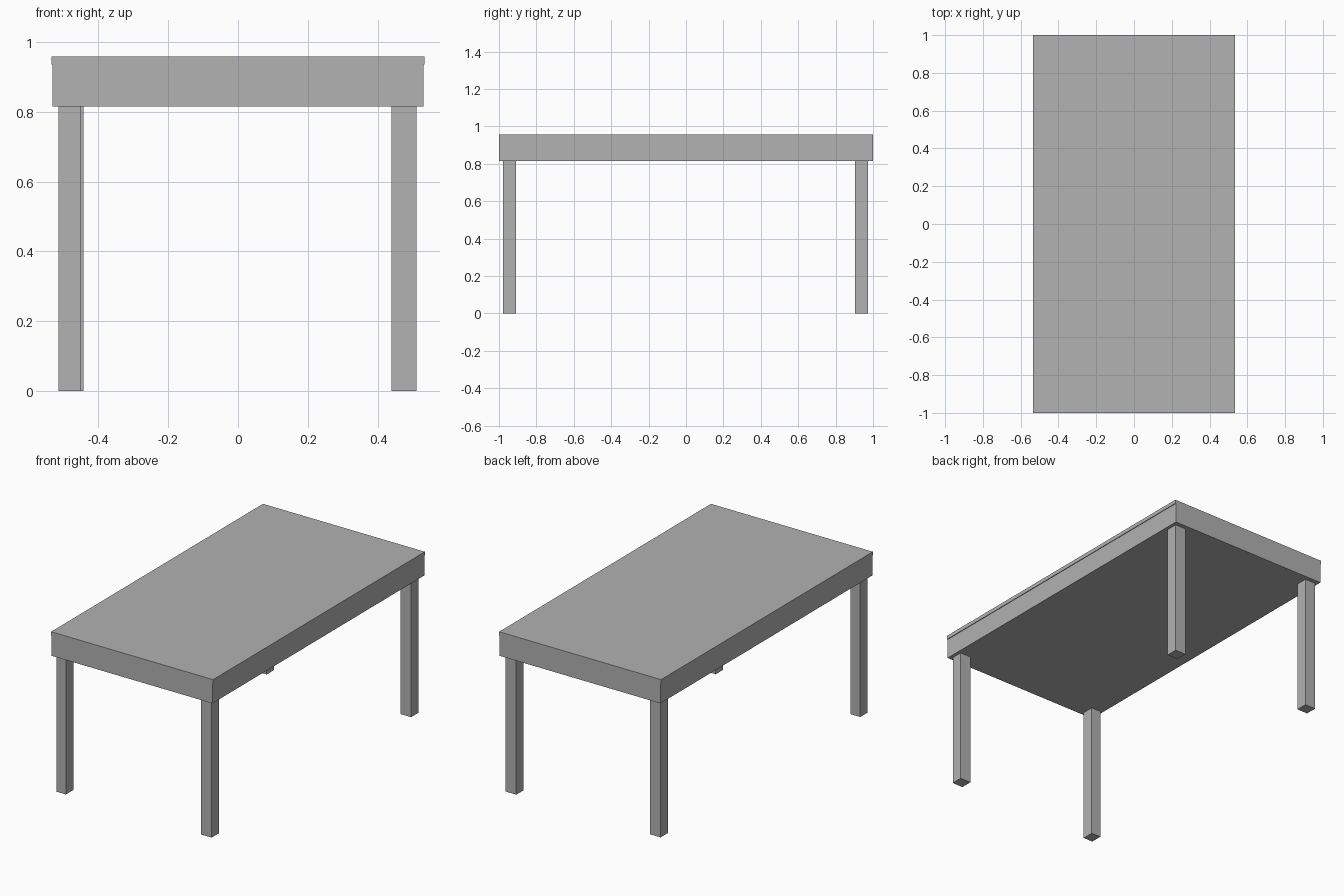
import bpy
import bmesh
from mathutils import Vector

if "Cube" in bpy.data.objects:
    bpy.data.objects.remove(bpy.data.objects["Cube"])

grey = bpy.data.materials.new("plain_grey")
grey.diffuse_color = (0.445, 0.445, 0.445, 1.0)
grey.use_nodes = True
grey.node_tree.nodes["Principled BSDF"].inputs["Base Color"].default_value = grey.diffuse_color


def box(name, lo, hi):
    """Box spanning two opposite corners."""
    lo, hi = Vector(lo), Vector(hi)
    bm = bmesh.new()
    bmesh.ops.create_cube(bm, size=1.0)
    bmesh.ops.scale(bm, vec=hi - lo, verts=bm.verts)
    bmesh.ops.translate(bm, vec=(lo + hi) / 2, verts=bm.verts)
    mesh = bpy.data.meshes.new(name)
    bm.to_mesh(mesh)
    bm.free()
    mesh.materials.append(grey)
    obj = bpy.data.objects.new(name, mesh)
    bpy.context.collection.objects.link(obj)
    return obj


def prism(name, profile, y0, y1):
    """Solid made by extruding an xz profile along y."""
    bm = bmesh.new()
    face = bm.faces.new([bm.verts.new((x, y0, z)) for x, z in profile])
    new = bmesh.ops.extrude_face_region(bm, geom=[face])["geom"]
    bmesh.ops.translate(bm, vec=(0, y1 - y0, 0),
                        verts=[v for v in new if isinstance(v, bmesh.types.BMVert)])
    bmesh.ops.recalc_face_normals(bm, faces=bm.faces)
    mesh = bpy.data.meshes.new(name)
    bm.to_mesh(mesh)
    bm.free()
    mesh.materials.append(grey)
    obj = bpy.data.objects.new(name, mesh)
    bpy.context.collection.objects.link(obj)
    return obj


# Thick table top with a slight lip along both long sides
BOTTOM, LIP, TOP = 0.815, 0.935, 0.958
half = [(0.531, BOTTOM), (0.531, LIP), (0.535, LIP), (0.535, TOP)]
prism("table_top", half + [(-x, z) for x, z in reversed(half)], -1.0, 1.0)

# Four square legs, the front left one slightly slimmer
FRONT, BACK = (-0.979, -0.909), (0.904, 0.974)
legs = {
    "front_left_leg": ((-0.515, -0.452), FRONT),
    "front_right_leg": ((0.440, 0.511), FRONT),
    "back_left_leg": ((-0.514, -0.443), BACK),
    "back_right_leg": ((0.440, 0.511), BACK),
}
for name, (xs, ys) in legs.items():
    box(name, (xs[0], ys[0], 0.0), (xs[1], ys[1], BOTTOM))
